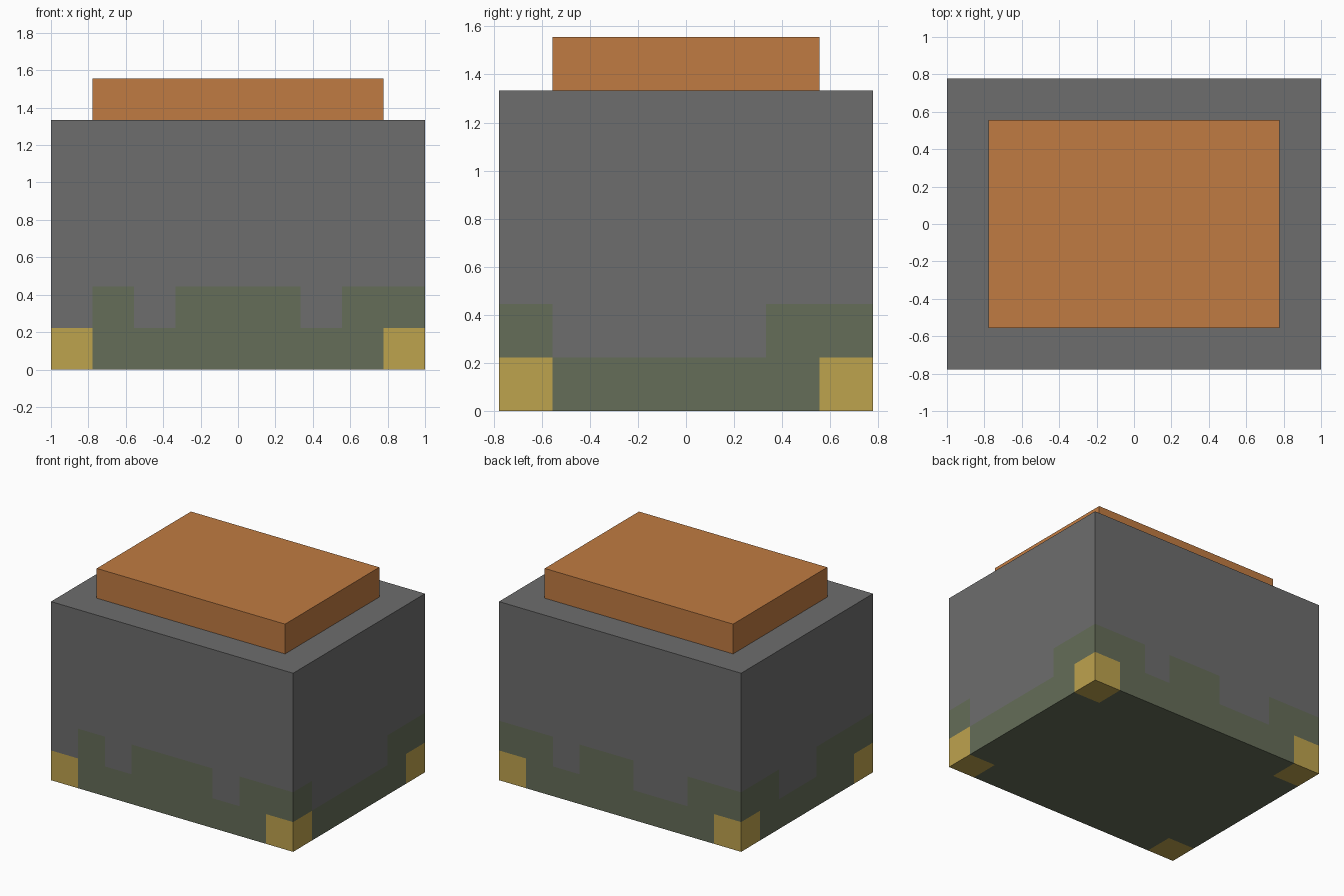
import bpy
import bmesh
from mathutils import Matrix, Vector

if "Cube" in bpy.data.objects:
    bpy.data.objects.remove(bpy.data.objects["Cube"], do_unlink=True)

U = 2 / 9               # one cell of the box pattern
NX, NY, NZ = 9, 7, 6    # body size in cells


def make_material(name, color):
    mat = bpy.data.materials.new(name)
    mat.use_nodes = True
    mat.diffuse_color = (*color, 1)
    mat.node_tree.nodes["Principled BSDF"].inputs["Base Color"].default_value = (*color, 1)
    return mat


GREY, GREEN, YELLOW = range(3)
body_materials = [
    make_material("stone grey", (0.153, 0.153, 0.153)),
    make_material("moss green", (0.13, 0.153, 0.098)),
    make_material("brass yellow", (0.515, 0.366, 0.076)),
]
orange = make_material("copper orange", (0.527, 0.198, 0.054))


def box(size, bottom):
    """Box of the given size in cells, standing at the given height in cells."""
    bm = bmesh.new()
    bmesh.ops.create_cube(bm, size=1)
    scale = Matrix.Diagonal((*(s * U for s in size), 1))
    lift = Matrix.Translation((0, 0, (bottom + size[2] / 2) * U))
    bmesh.ops.transform(bm, matrix=lift @ scale, verts=bm.verts)
    return bm


def finish(bm, name, materials):
    mesh = bpy.data.meshes.new(name)
    bm.to_mesh(mesh)
    bm.free()
    for mat in materials:
        mesh.materials.append(mat)
    obj = bpy.data.objects.new(name, mesh)
    bpy.context.collection.objects.link(obj)
    return obj


# Raised moss cells of each wall, "#" = green, listed along +x or +y
RAISED = {
    "front": ".#.###.##",
    "back": "##..##.##",
    "right": "#....##",
    "left": "###..##",
}


def paint(face):
    """Choose the colour of a body face from its cell and direction."""
    c, n = face.calc_center_median(), face.normal
    i = min(int(c.x / U + NX / 2), NX - 1)
    j = min(int(c.y / U + NY / 2), NY - 1)
    k = int(c.z / U + 0.001)
    if n.z > 0.5 or k > 1:
        return GREY
    if k == 0:
        corner = i in (0, NX - 1) and j in (0, NY - 1)
        return YELLOW if corner else GREEN
    if abs(n.y) > 0.5:
        row = RAISED["front" if n.y < 0 else "back"][i]
    else:
        row = RAISED["right" if n.x > 0 else "left"][j]
    return GREEN if row == "#" else GREY


# Body: a box cut along cell lines, coloured, then merged into clean panels
bm = box((NX, NY, NZ), 0)
cuts = [(Vector((1, 0, 0)), i - NX / 2) for i in range(1, NX)]
cuts += [(Vector((0, 1, 0)), j - NY / 2) for j in range(1, NY)]
cuts += [(Vector((0, 0, 1)), k) for k in (1, 2)]
for normal, cell in cuts:
    bmesh.ops.bisect_plane(bm, geom=bm.verts[:] + bm.edges[:] + bm.faces[:],
                           plane_co=normal * cell * U, plane_no=normal)
bm.normal_update()
for face in bm.faces:
    face.material_index = paint(face)
bmesh.ops.dissolve_limit(bm, angle_limit=0.01, verts=bm.verts, edges=bm.edges,
                         delimit={'MATERIAL'})
finish(bm, "body", body_materials)

# Lid: a smaller slab resting on the body
finish(box((NX - 2, NY - 2, 1), NZ), "lid", [orange])
